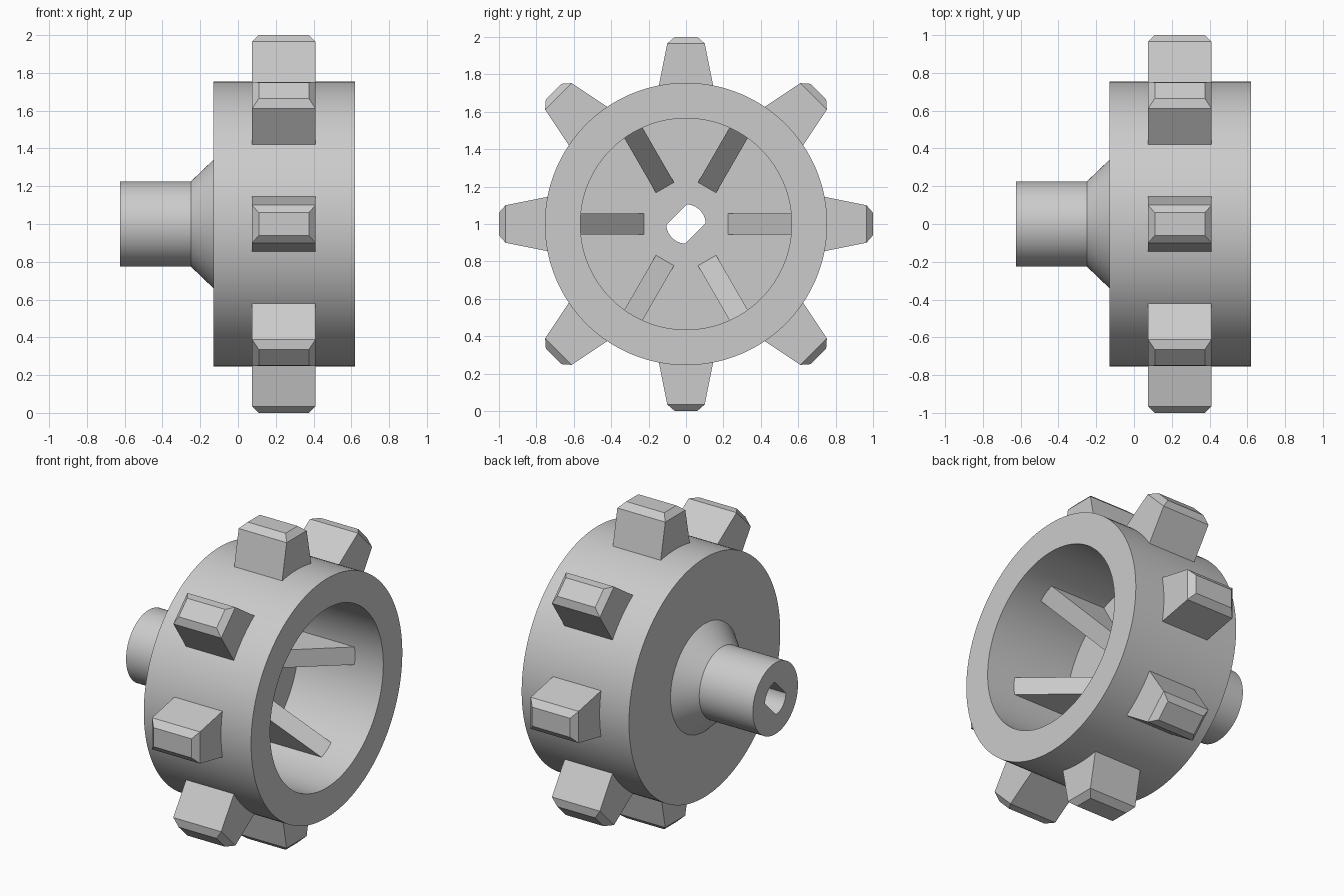
import bpy, bmesh, math
from mathutils import Matrix

if "Cube" in bpy.data.objects:
    bpy.data.objects.remove(bpy.data.objects["Cube"])

SEG = 128
CENTRE = Matrix.Translation((0, 0, 1))

grey = bpy.data.materials.new("plain grey")
grey.diffuse_color = (0.6, 0.6, 0.6, 1)
grey.use_nodes = True
grey.node_tree.nodes["Principled BSDF"].inputs["Base Color"].default_value = grey.diffuse_color


def finish(bm, name):
    bmesh.ops.recalc_face_normals(bm, faces=bm.faces)
    bm.transform(CENTRE)
    mesh = bpy.data.meshes.new(name)
    bm.to_mesh(mesh)
    bm.free()
    mesh.materials.append(grey)
    obj = bpy.data.objects.new(name, mesh)
    bpy.context.collection.objects.link(obj)
    return obj


def bore_radius(a):
    # round bore with two parallel flats on the diagonal
    c = abs(math.cos(a - math.radians(135)))
    return min(0.105, 0.07 / max(c, 1e-6))


def lathe(name, profile):
    # closed (x, radius) profile turned about the x axis; radius None = bore
    bm = bmesh.new()
    rings = []
    for x, r in profile:
        ring = []
        for i in range(SEG):
            a = 2 * math.pi * i / SEG
            rr = bore_radius(a) if r is None else r
            ring.append(bm.verts.new((x, rr * math.cos(a), rr * math.sin(a))))
        rings.append(ring)
    for k, ring in enumerate(rings):
        nxt = rings[(k + 1) % len(rings)]
        for i in range(SEG):
            j = (i + 1) % SEG
            bm.faces.new((ring[i], ring[j], nxt[j], nxt[i]))
    return finish(bm, name)


def loft(name, sections, angle):
    # capped loft through equal-sized point loops, turned about the x axis
    bm = bmesh.new()
    loops = [[bm.verts.new(p) for p in s] for s in sections]
    n = len(loops[0])
    for a, b in zip(loops, loops[1:]):
        for i in range(n):
            j = (i + 1) % n
            bm.faces.new((a[i], a[j], b[j], b[i]))
    bm.faces.new(loops[0][::-1])
    bm.faces.new(loops[-1])
    bm.transform(Matrix.Rotation(angle, 4, 'X'))
    return finish(bm, name)


# Drum with open cavity, flared collar, shaft and keyed bore
FLOOR = 0.03
drum = lathe("wheel_drum", [
    (-0.625, None), (-0.625, 0.225), (-0.25, 0.225), (-0.13, 0.34),
    (-0.13, 0.755), (0.62, 0.755), (0.62, 0.565), (FLOOR, 0.565),
    (FLOOR, None)])
bpy.context.view_layer.objects.active = drum
drum.select_set(True)
bpy.ops.object.shade_smooth_by_angle(angle=math.radians(30))


# Eight tapered teeth with chamfered tips
def rect(x0, x1, w, z):
    return [(x0, -w, z), (x1, -w, z), (x1, w, z), (x0, w, z)]


for k in range(8):
    loft(f"tooth_{k + 1}", [rect(0.075, 0.41, 0.153, 0.70),
                            rect(0.075, 0.41, 0.10, 0.965),
                            rect(0.11, 0.375, 0.06, 1.0)], k * math.pi / 4)

# Six sloping gussets inside the cavity
side = [(0.225, FLOOR), (0.575, 0.435), (0.575, FLOOR - 0.02), (0.225, FLOOR - 0.02)]
for k in range(6):
    loft(f"gusset_{k + 1}", [[(x, r, z) for r, x in side] for z in (-0.056, 0.056)],
         k * math.pi / 3)
